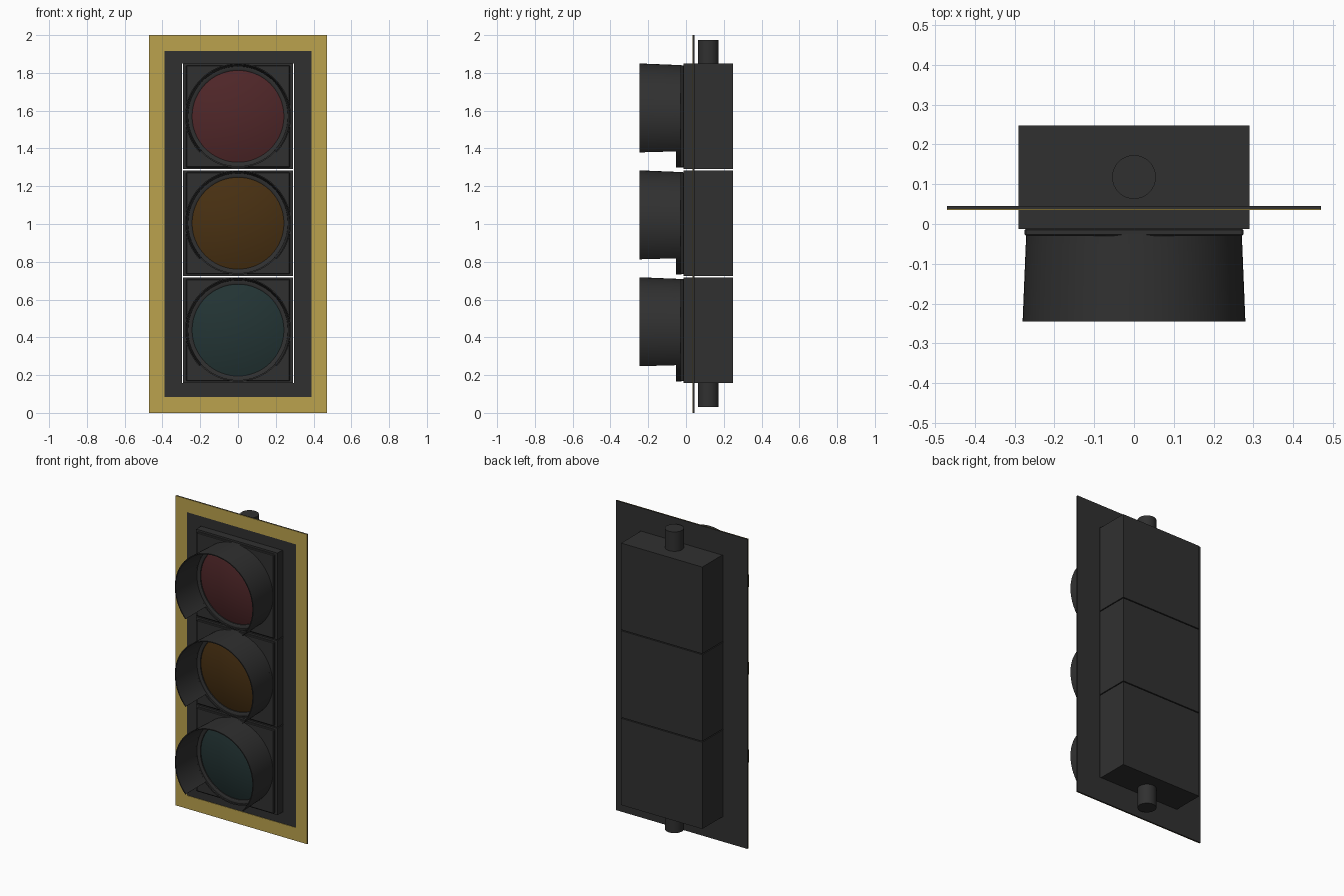
import bpy, bmesh
from math import sin, cos, radians

cube = bpy.data.objects.get("Cube")
if cube:
    bpy.data.objects.remove(cube, do_unlink=True)


def material(name, rgb):
    m = bpy.data.materials.new(name)
    m.use_nodes = True
    m.diffuse_color = (*rgb, 1)
    m.node_tree.nodes["Principled BSDF"].inputs["Base Color"].default_value = (*rgb, 1)
    return m


BLACK = material("black housing", (0.03, 0.03, 0.03))
YELLOW = material("yellow reflective tape", (0.50, 0.36, 0.075))
RED = material("dark red lens", (0.080, 0.020, 0.022))
AMBER = material("dark amber lens", (0.066, 0.030, 0.006))
GREEN = material("dark green lens", (0.017, 0.035, 0.035))


def finish(name, bm, mat, smooth=False):
    bmesh.ops.remove_doubles(bm, verts=bm.verts, dist=1e-5)
    bmesh.ops.recalc_face_normals(bm, faces=bm.faces)
    mesh = bpy.data.meshes.new(name)
    bm.to_mesh(mesh)
    bm.free()
    mesh.materials.append(mat)
    ob = bpy.data.objects.new(name, mesh)
    bpy.context.collection.objects.link(ob)
    if smooth:
        bpy.ops.object.select_all(action='DESELECT')
        ob.select_set(True)
        bpy.context.view_layer.objects.active = ob
        bpy.ops.object.shade_smooth_by_angle(angle=radians(35))
    return ob


def box(name, x, y, z, mat, bevel=0):
    """Box from (low, high) pairs on each axis."""
    bm = bmesh.new()
    bmesh.ops.create_cube(bm, size=1)
    for v in bm.verts:
        v.co = [sum(r) / 2 + c * (r[1] - r[0]) for c, r in zip(v.co, (x, y, z))]
    if bevel:
        bmesh.ops.bevel(bm, geom=bm.edges[:], offset=bevel, segments=1, affect='EDGES')
    return finish(name, bm, mat)


def lathe(name, profile, cz, mat, start=0, sweep=360, steps=64):
    """Turn a closed (radius, y) profile about the lamp axis."""
    bm = bmesh.new()
    rings = []
    for i in range(steps + 1):
        a = radians(start + sweep * i / steps)
        rings.append([bm.verts.new((r * cos(a), y, cz + r * sin(a))) for r, y in profile])
    n = len(profile)
    for a, b in zip(rings, rings[1:]):
        for j in range(n):
            k = (j + 1) % n
            bm.faces.new((a[j], a[k], b[k], b[j]))
    if sweep < 360:
        bm.faces.new(rings[0])
        bm.faces.new(rings[-1])
    bmesh.ops.dissolve_degenerate(bm, dist=1e-6, edges=bm.edges)
    return finish(name, bm, mat, True)


# Lamp sections
PITCH, HALF = 0.566, 0.28
LENS_R, BULGE = 0.245, 0.038
dome = [(LENS_R * i / 10, -0.03 - BULGE * (1 - (i / 10) ** 2)) for i in range(11)]
for i, (label, lens) in enumerate((("lower", GREEN), ("middle", AMBER), ("upper", RED))):
    cz = 0.438 + i * PITCH
    box(label + "_housing", (-0.29, 0.29), (-0.012, 0.248), (cz - HALF, cz + HALF), BLACK)
    box(label + "_door", (-0.275, 0.275), (-0.03, -0.011), (cz - 0.27, cz + 0.27), BLACK, 0.004)
    lathe(label + "_lens", dome + [(LENS_R, -0.025), (0, -0.025)], cz, lens)
    lathe(label + "_lens_ring", [(0.243, -0.025), (0.243, -0.038), (0.25, -0.042),
                                 (0.266, -0.042), (0.266, -0.025)], cz, BLACK)
    lathe(label + "_visor_collar", [(0.264, -0.025), (0.264, -0.052),
                                    (0.272, -0.052), (0.271, -0.025)], cz, BLACK)
    # Visor is open along the bottom
    lathe(label + "_visor", [(0.264, -0.05), (0.274, -0.245), (0.28, -0.245), (0.272, -0.05)],
          cz, BLACK, start=-43, sweep=266)

# Mounting pipes above and below
for label, low, high in (("bottom", 0.03, 0.16), ("top", 1.848, 1.975)):
    bm = bmesh.new()
    bmesh.ops.create_cone(bm, cap_ends=True, segments=32, radius1=0.055, radius2=0.055,
                          depth=high - low)
    bmesh.ops.translate(bm, verts=bm.verts, vec=(0, 0.118, (low + high) / 2))
    finish(label + "_pipe", bm, BLACK, True)

# Backplate strips around the housings, with tape along the outer border
PLATE, TAPE = (0.038, 0.045), (0.035, 0.038)
for label, s in (("left", 1), ("right", -1)):
    def side(a, b):
        return tuple(sorted((s * a, s * b)))
    box(label + "_backplate", side(0.296, 0.47), PLATE, (0.158, 1.85), BLACK)
    box(label + "_tape", side(0.39, 0.47), TAPE, (0.085, 1.915), YELLOW)
for label, outer, inner, edge in (("bottom", 0, 0.158, 0.085), ("top", 2, 1.85, 1.915)):
    box(label + "_backplate", (-0.47, 0.47), PLATE, sorted((outer, inner)), BLACK)
    box(label + "_tape", (-0.47, 0.47), TAPE, sorted((outer, edge)), YELLOW)
